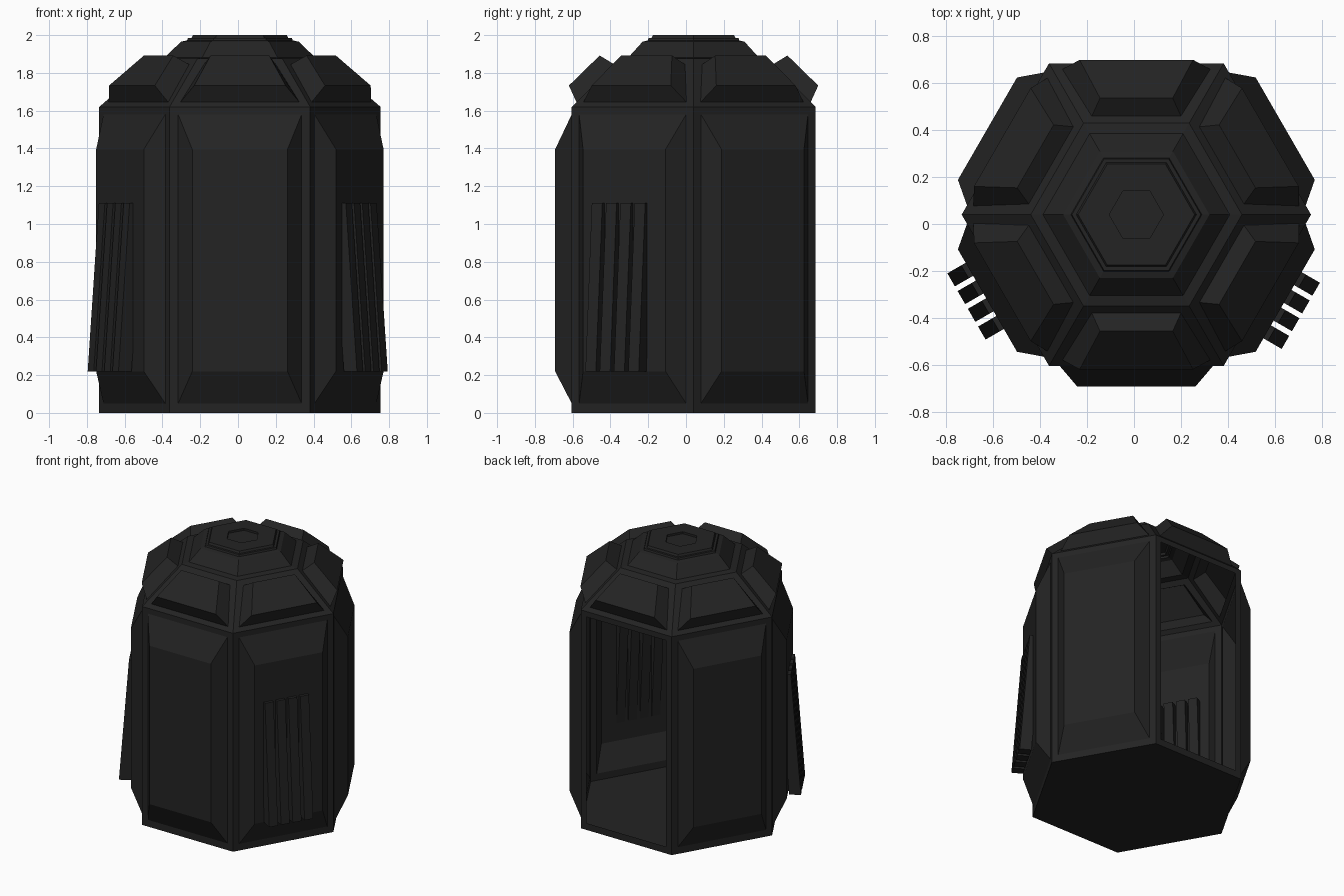
import bpy, bmesh, math
from mathutils import Vector

if "Cube" in bpy.data.objects:
    bpy.data.objects.remove(bpy.data.objects["Cube"])

CX, CY = 0.01, 0.04          # hexagon axis
T30 = math.tan(math.radians(30))

mat = bpy.data.materials.new("dark_metal")
mat.diffuse_color = (0.017, 0.017, 0.017, 1)
mat.use_nodes = True
mat.node_tree.nodes["Principled BSDF"].inputs["Base Color"].default_value = mat.diffuse_color


def place(deg, t, n, z):
    """Side-local coordinates (tangent, outward distance, height) to world."""
    a = math.radians(deg)
    return Vector((CX + n * math.cos(a) - t * math.sin(a),
                   CY + n * math.sin(a) + t * math.cos(a), z))


def quad(half_lo, n_lo, z_lo, half_hi, n_hi, z_hi):
    return [(-half_lo, n_lo, z_lo), (half_lo, n_lo, z_lo),
            (half_hi, n_hi, z_hi), (-half_hi, n_hi, z_hi)]


def finish(bm, name):
    bmesh.ops.remove_doubles(bm, verts=bm.verts, dist=0.0005)
    me = bpy.data.meshes.new(name)
    bm.to_mesh(me)
    bm.free()
    me.materials.append(mat)
    ob = bpy.data.objects.new(name, me)
    bpy.context.collection.objects.link(ob)
    return ob


def bridge_loops(bm, loops, cap):
    """Join successive closed loops with quads; optionally close the last."""
    n = len(loops[0])
    vs = [[bm.verts.new(p) for p in loop] for loop in loops]
    for a, b in zip(vs, vs[1:]):
        for i in range(n):
            j = (i + 1) % n
            bm.faces.new((a[i], a[j], b[j], b[i]))
    if cap:
        bm.faces.new(vs[-1])


def ring(apothem, z):
    return [place(d + 30, 0, apothem / math.cos(math.radians(30)), z)
            for d in range(30, 390, 60)]


AP = 0.645
HALF = AP * T30

# Wall: framed hexagon with raised panels; the back side is an open doorway
bm = bmesh.new()
wall = [quad(HALF, AP, 0, HALF, AP, 1.62),
        quad(0.327, AP, 0.05, 0.327, AP, 1.58),
        quad(0.252, 0.733, 0.22, 0.252, 0.733, 1.395)]
for deg in range(30, 390, 60):
    door = deg == 90
    loops = [[place(deg, *p) for p in q] for q in (wall[:2] if door else wall)]
    bridge_loops(bm, loops, not door)
finish(bm, "wall_panels")

# Roof: six sloped sides with raised panels
bm = bmesh.new()
roof = [quad(HALF, AP, 1.62, 0.39 * T30, 0.39, 1.875),
        quad(0.315, 0.62, 1.645, 0.19, 0.42, 1.845),
        quad(0.242, 0.66, 1.733, 0.155, 0.497, 1.892)]
for deg in range(30, 390, 60):
    bridge_loops(bm, [[place(deg, *p) for p in q] for q in roof], True)
finish(bm, "roof_panels")

# Stepped hexagonal cap with a groove and a shallow central recess
bm = bmesh.new()
cap_profile = [(0.39, 1.875), (0.345, 1.882), (0.27, 1.965), (0.242, 1.972),
               (0.238, 1.985), (0.222, 1.985), (0.215, 2.0),
               (0.10, 2.0), (0.10, 1.985)]
bridge_loops(bm, [ring(a, z) for a, z in cap_profile], True)
finish(bm, "roof_cap")

# Floor
bm = bmesh.new()
bm.faces.new([bm.verts.new(p) for p in reversed(ring(AP, 0))])
finish(bm, "floor")

# Vent fins: four leaning slats through each front side panel
for name, deg in (("left_vent_fins", 210), ("right_vent_fins", 330)):
    bm = bmesh.new()
    for k in range(4):
        t = -0.154 + k * 0.0873
        verts = bmesh.ops.create_cube(bm, size=1)["verts"]
        for v in verts:
            top = v.co.z > 0
            n = (0.755 if top else 0.823) - (0.08 if v.co.y < 0 else 0)
            v.co = place(deg, t - v.co.x * 0.064, n, 1.11 if top else 0.22)
    finish(bm, name)
